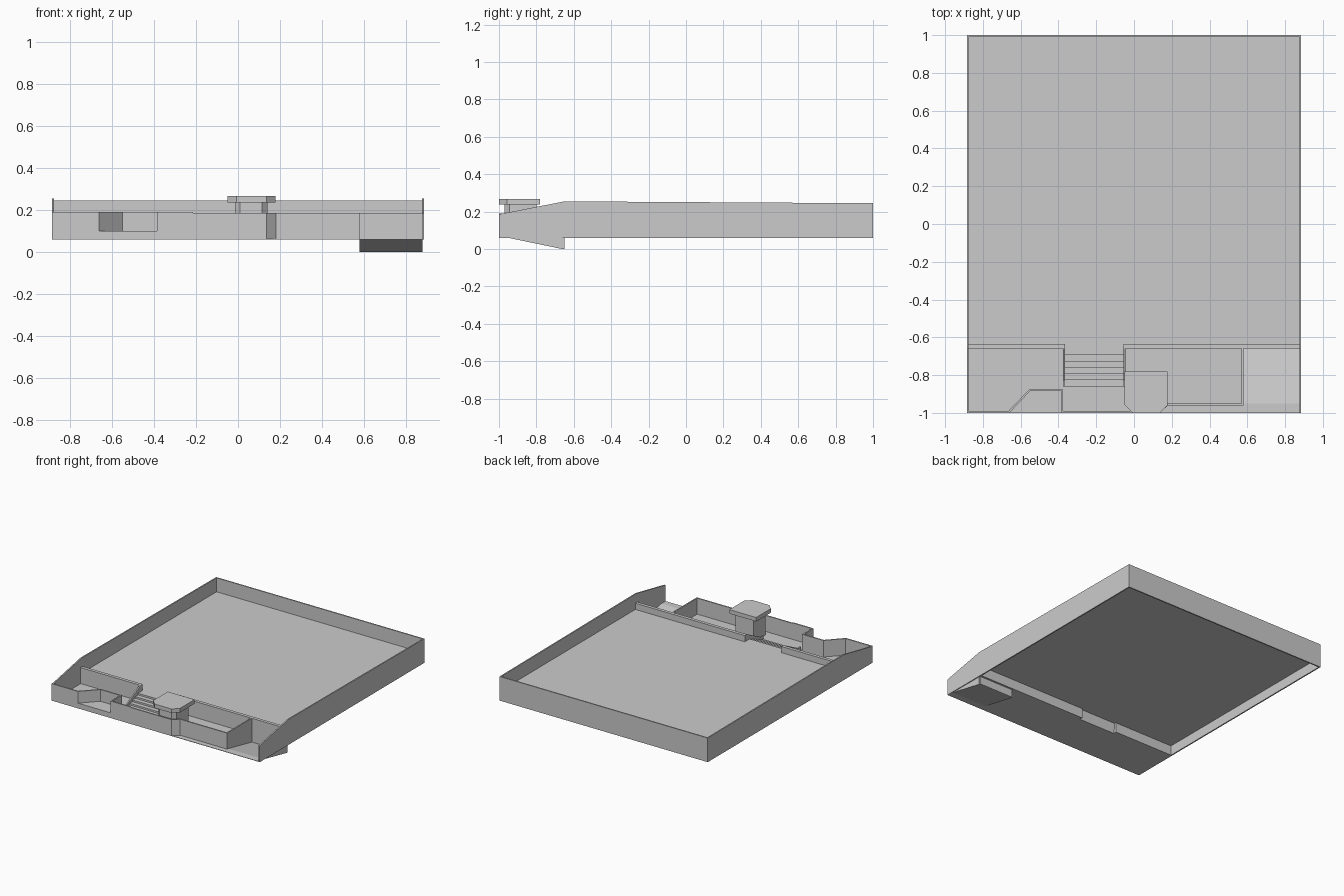
import bpy, bmesh
from mathutils import Vector

if "Cube" in bpy.data.objects:
    bpy.data.objects.remove(bpy.data.objects["Cube"])

W, T = 0.885, 0.01          # half width, thin wall thickness
COURT, TERRACE, WALL = 0.06, 0.138, 0.186


def mesh(name, verts, faces):
    bm = bmesh.new()
    vs = [bm.verts.new(v) for v in verts]
    for f in faces:
        bm.faces.new([vs[i] for i in f])
    bmesh.ops.recalc_face_normals(bm, faces=bm.faces)
    me = bpy.data.meshes.new(name)
    bm.to_mesh(me)
    bm.free()
    ob = bpy.data.objects.new(name, me)
    bpy.context.collection.objects.link(ob)
    return ob


def extrude(name, outline, a, b, axis='z'):
    """Closed prism: outline in xy extruded along z, or in yz along x."""
    n = len(outline)
    place = (lambda p, h: (p[0], p[1], h)) if axis == 'z' else (lambda p, h: (h, p[0], p[1]))
    verts = [place(p, a) for p in outline] + [place(p, b) for p in outline]
    faces = [list(range(n))[::-1], list(range(n, 2 * n))]
    faces += [(i, (i + 1) % n, (i + 1) % n + n, i + n) for i in range(n)]
    return mesh(name, verts, faces)


def box(name, x0, x1, y0, y1, z0, z1):
    return extrude(name, [(x0, y0), (x1, y0), (x1, y1), (x0, y1)], z0, z1)


def path_wall(name, pts, z0, z1, t=T):
    """Wall following a path, thickened to its left with mitred corners."""
    pts = [Vector(p) for p in pts]
    dirs = [(b - a).normalized() for a, b in zip(pts, pts[1:])]
    norms = [Vector((-d.y, d.x)) for d in dirs]
    inner = []
    for i, p in enumerate(pts):
        n0, n1 = norms[max(i - 1, 0)], norms[min(i, len(norms) - 1)]
        inner.append(p + (n0 + n1) * t / (1 + n0.dot(n1)))
    n = len(pts)
    verts = [(p.x, p.y, z) for z in (z0, z1) for p in pts + inner]
    m, faces = 2 * n, []
    for i in range(n - 1):
        a, b, c, d = i, i + 1, n + i + 1, n + i
        faces += [(a, d, c, b), (a + m, b + m, c + m, d + m),
                  (a, b, b + m, a + m), (c, d, d + m, c + m)]
    for i in (0, n - 1):
        faces.append((i, n + i, n + i + m, i + m))
    return mesh(name, verts, faces)


# Perimeter walls: sloping side profiles and the back wall
side = [(-1, COURT), (1, COURT), (1, 0.245), (-0.65, 0.255), (-1, WALL)]
extrude("left_side_wall", side, -W, -W + T, 'x')
extrude("right_side_wall", side, W - T, W, 'x')
box("back_wall", -W + T, W - T, 1 - T, 1, COURT, 0.245)

# Upper terrace and lower forecourt (cut away for the ramp)
XR, YR, YT = 0.58, -0.95, -0.66
box("terrace_floor", -W + T, W - T, YT + 0.01, 1 - T, TERRACE - 0.003, TERRACE)
extrude("forecourt_floor", [(-W, -1), (W, -1), (W, YR), (XR, YR), (XR, YT), (-W, YT)],
        COURT, COURT + 0.003)

# Retaining walls either side of the stairs
SX0, SX1 = -0.365, -0.055
box("retaining_wall_left", -W + T, SX0, YT, YT + 0.025, COURT, WALL)
box("retaining_wall_right", SX1, W - T, YT, YT + 0.025, COURT, WALL)

# Stairs with sloping stringers
STEPS = 6
run, rise = 0.2 / STEPS, (TERRACE - COURT) / STEPS
profile = [(-0.86, COURT)]
for i in range(STEPS):
    y, z = -0.86 + i * run, COURT + (i + 1) * rise
    profile += [(y, z), (y + run, z)]
profile += [(YT + 0.012, TERRACE), (YT + 0.012, COURT + rise * 4), (YT, COURT)]
extrude("stairs", profile, SX0, SX1, 'x')
stringer = [(-0.86, COURT), (YT, COURT), (YT, WALL), (-0.83, 0.1), (-0.86, 0.1)]
for name, x in (("left", SX0 - T), ("right", SX1)):
    extrude("stair_stringer_" + name, stringer, x, x + T, 'x')

# Front wall with the planter recess, then the gate and right wing
path_wall("front_wall_left", [(-W, -1), (-0.66, -1), (-0.55, -0.885), (-0.385, -0.885),
                              (-0.385, -1), (-0.215, -1)], COURT, 0.19)
extrude("planter_base", [(-0.66, -1), (-0.385, -1), (-0.385, -0.885), (-0.55, -0.885)],
        COURT, 0.1)
path_wall("front_wall_right", [(-0.215, -1), (0.135, -1), (0.18, -0.96), (0.58, -0.96)],
          COURT, WALL)


# Gatehouse: chamfered room under a chamfered flat roof
def chamfered(x0, x1, y0, y1, c):
    return [(x0, y0 + c), (x0 + c, y0), (x1 - c, y0), (x1, y0 + c), (x1, y1), (x0, y1)]


extrude("gatehouse_room", chamfered(-0.015, 0.14, -0.97, -0.8, 0.025), COURT, 0.237)
extrude("gatehouse_roof", chamfered(-0.05, 0.178, -1, -0.78, 0.042), 0.237, 0.268)

# Garage ramp sinking to ground level, with its side and end walls
box("ramp_side_wall", XR - T, XR, -0.96, YT, COURT, WALL)
extrude("ramp_floor", [(YR, COURT), (YR, COURT + 0.003), (YT, 0.003), (YT, 0)], XR, W - T, 'x')
cheek = [(YR, COURT), (YT, 0), (YT, COURT)]
extrude("ramp_cheek_left", cheek, XR - 0.003, XR, 'x')
extrude("ramp_cheek_right", cheek, W - T, W - T + 0.003, 'x')
box("ramp_end_wall", XR, W - T, YT, YT + T, 0, COURT)
